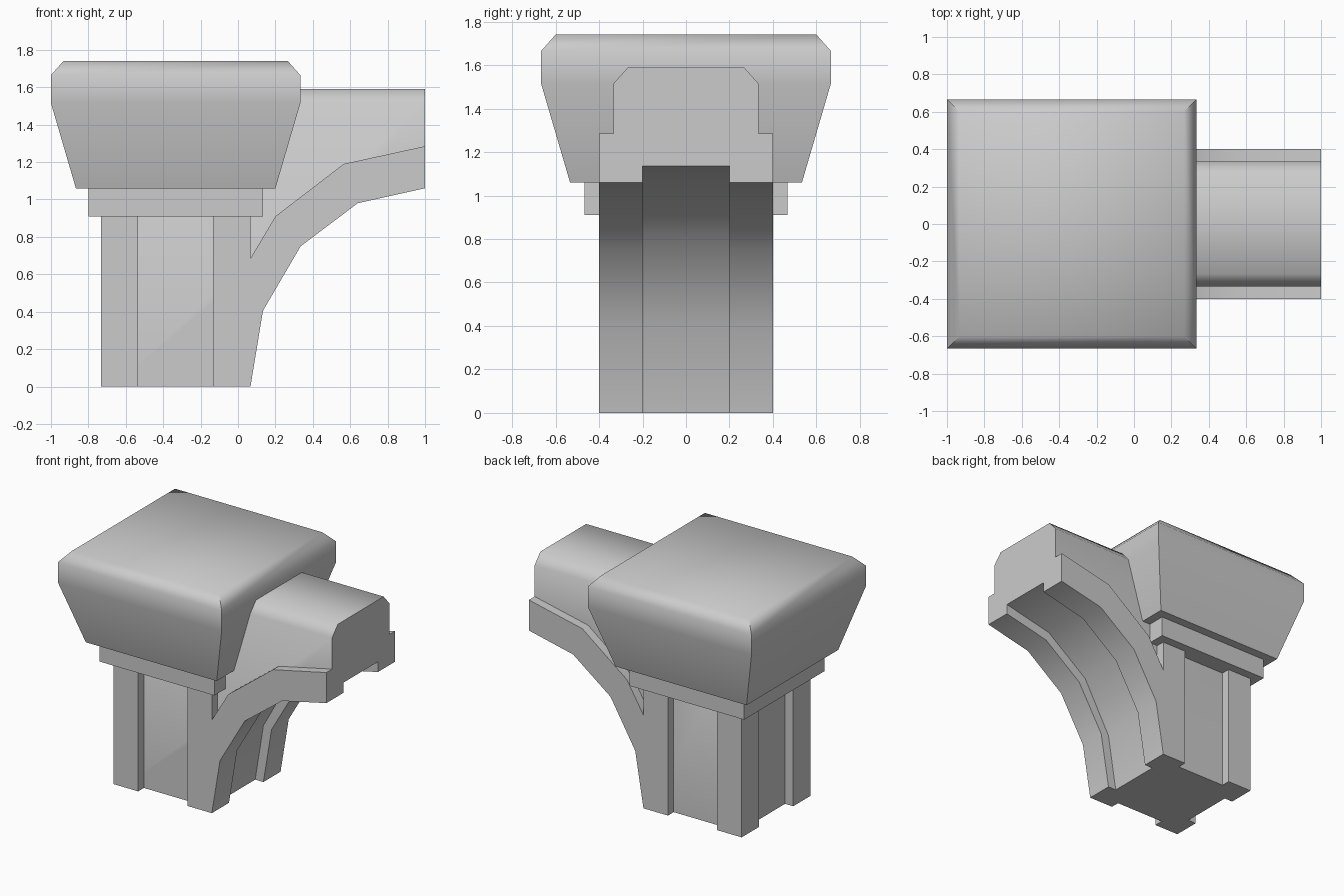
import bpy, bmesh, math

cube = bpy.data.objects.get("Cube")
if cube:
    bpy.data.objects.remove(cube, do_unlink=True)

stone = bpy.data.materials.new("grey stone")
stone.use_nodes = True
GREY = (0.6, 0.6, 0.6, 1)
stone.diffuse_color = GREY
stone.node_tree.nodes["Principled BSDF"].inputs["Base Color"].default_value = GREY


def loft(name, rings):
    """Join equal-length rings of points into a closed solid."""
    bm = bmesh.new()
    loops = [[bm.verts.new(p) for p in ring] for ring in rings]
    for a, b in zip(loops, loops[1:]):
        for i in range(len(a)):
            j = (i + 1) % len(a)
            bm.faces.new((a[i], a[j], b[j], b[i]))
    bm.faces.new(loops[0][::-1])
    bm.faces.new(loops[-1])
    bmesh.ops.recalc_face_normals(bm, faces=bm.faces)
    mesh = bpy.data.meshes.new(name)
    bm.to_mesh(mesh)
    bm.free()
    mesh.materials.append(stone)
    obj = bpy.data.objects.new(name, mesh)
    bpy.context.collection.objects.link(obj)
    bpy.ops.object.select_all(action="DESELECT")
    obj.select_set(True)
    bpy.context.view_layer.objects.active = obj
    bpy.ops.object.shade_smooth_by_angle(angle=math.radians(60))
    return obj


U = 1 / 15          # trim step
CX = -5 * U         # column axis


def square(half, z):
    return [(CX + sx * half, sy * half, z)
            for sx, sy in ((-1, -1), (1, -1), (1, 1), (-1, 1))]


# Capital: flared block with chamfered top, on a collar
loft("capital", [square(8 * U, 1.06), square(10 * U, 1.515),
                 square(10 * U, 1.665), square(9 * U, 1.74)])
loft("collar", [square(7 * U, 0.91), square(7 * U, 1.06)])

# Core of column and half arch, with the beam's long top edges chamfered
soffit = [(0, 0), (U, 0.415), (0.28, 0.80), (0.615, 1.05), (1, 1.135)]


def core_ring(y, top):
    outline = [(CX - 5 * U, 0)] + soffit + [(1, top), (CX - 5 * U, top)]
    return [(x, y, z) for x, z in outline]


loft("column_core_and_beam", [core_ring(-5 * U, 1.515), core_ring(-4 * U, 1.59),
                              core_ring(4 * U, 1.59), core_ring(5 * U, 1.515)])

# Raised ribs: arch ribs grow out of the right pilasters
arch_rib = [(-2 * U, 0), (U, 0), (2 * U, 0.405), (0.335, 0.75), (0.64, 0.98),
            (1, 1.06), (1, 1.285), (0.565, 1.19), (3 * U, 0.91), (U, 0.685),
            (U, 0.95), (-2 * U, 0.95)]
pilaster = [(-11 * U, 0), (-8 * U, 0), (-8 * U, 0.95), (-11 * U, 0.95)]
for side, s in (("front", -1), ("back", 1)):
    for name, outline in (("arch_rib", arch_rib), ("pilaster", pilaster)):
        loft(f"{side}_{name}", [[(x, s * y, z) for x, z in outline]
                                for y in (3 * U, 6 * U)])
